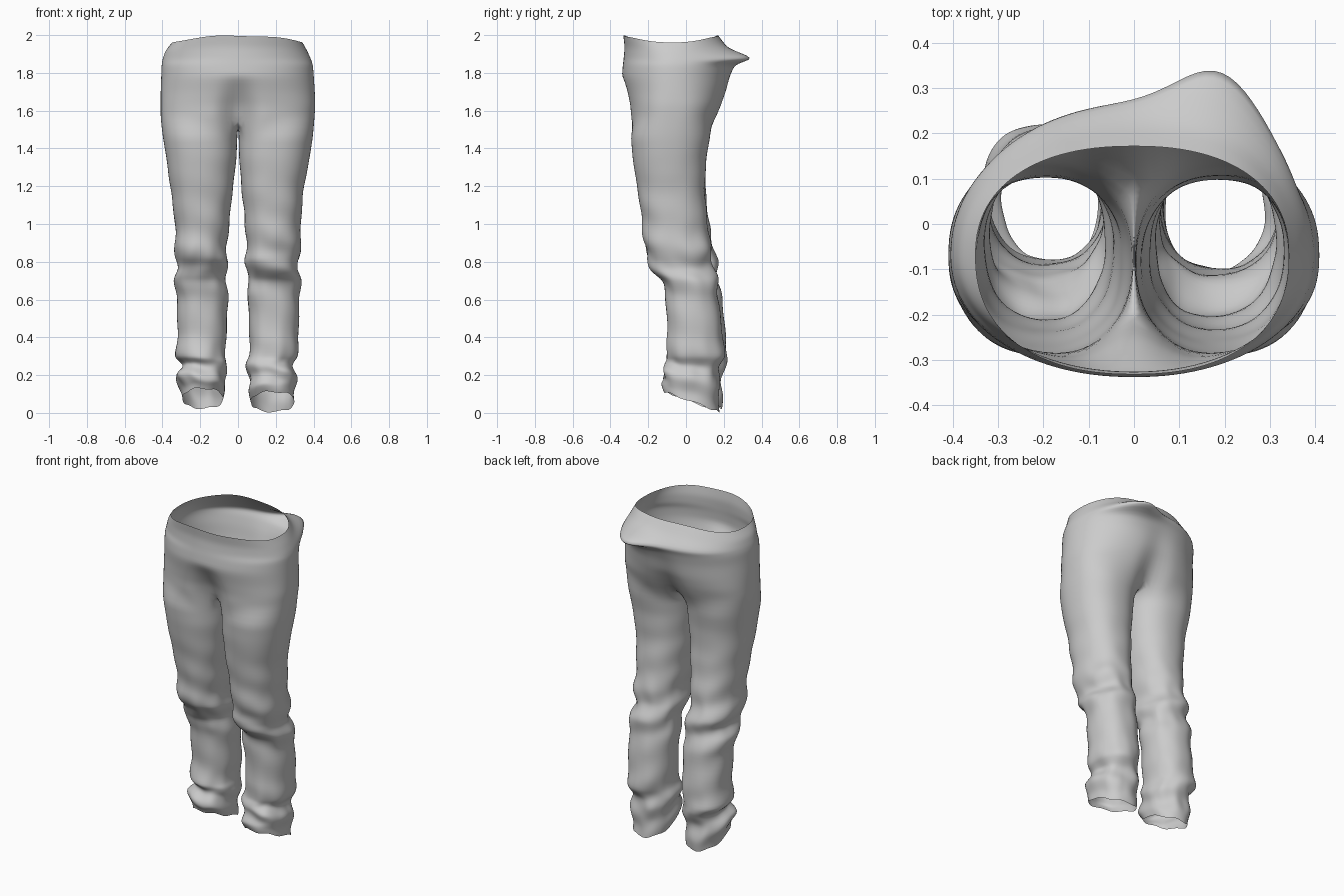
import bpy, bmesh, math
from mathutils import Vector, noise

if "Cube" in bpy.data.objects:
    bpy.data.objects.remove(bpy.data.objects["Cube"])

N_OUT, N_IN = 30, 10          # segments round the outer side / inner side of a leg
YC = -0.07                    # depth of the widest line of the hips

# Trunk rows: z, x left, x right, y front, y back, roundness, front groove, back groove, back lip
TRUNK = [
    (1.56, .410, .405, -.300, .165, 2.5, .10, .06, 0),
    (1.63, .410, .410, -.305, .195, 2.4, .07, .04, 0),
    (1.70, .410, .407, -.320, .220, 2.2, .035, .02, 0),
    (1.78, .407, .402, -.340, .235, 2.1, 0, .01, .01),
    (1.84, .405, .397, -.335, .250, 2.1, 0, 0, .03),
    (1.88, .400, .388, -.330, .270, 2.0, 0, 0, .135),
    (1.94, .385, .368, -.325, .215, 2.1, 0, 0, .025),
    (2.00, .350, .342, -.332, .172, 2.3, 0, 0, 0),
]
# Leg rows: z, left inner x, left outer x, right inner x, right outer x, y front, y back
LEG = [
    (0.01, .080, .295, .070, .300, -.110, .180),
    (0.08, .070, .305, .058, .302, -.130, .182),
    (0.17, .058, .328, .058, .306, -.112, .178),
    (0.24, .070, .298, .050, .298, -.100, .185),
    (0.30, .065, .328, .058, .315, -.105, .208),
    (0.42, .060, .320, .060, .322, -.092, .198),
    (0.60, .055, .325, .055, .325, -.105, .178),
    (0.70, .055, .335, .045, .330, -.120, .165),
    (0.76, .060, .325, .050, .320, -.175, .155),
    (0.82, .060, .335, .040, .328, -.212, .145),
    (0.92, .055, .330, .045, .330, -.222, .125),
    (1.05, .042, .338, .032, .336, -.235, .112),
    (1.20, .025, .360, .018, .350, -.260, .100),
    (1.35, .008, .380, .006, .380, -.283, .108),
    (1.47, .003, .400, .003, .398, -.293, .130),
]


def densify(table, k):
    """Insert k-1 blended rows between the given rows."""
    rows = []
    for a, b in zip(table, table[1:]):
        rows += [tuple(p + (q - p) * i / k for p, q in zip(a, b)) for i in range(k)]
    return rows + [table[-1]]


def spow(v, e):
    return math.copysign(abs(v) ** e, v)


def bump(v, centre, width):
    return math.exp(-((v - centre) / width) ** 2)


def trunk_row(row, side):
    z, xl, xr, yf, yb, n, gf, gb, lip = row
    pts = []
    for i in range(N_OUT + 1):
        a = -math.pi / 2 + math.pi * i / N_OUT
        x = 0 if i in (0, N_OUT) else side * (xl if side < 0 else xr) * spow(math.cos(a), 2 / n)
        s = spow(math.sin(a), 2 / n)
        if s < 0:
            y = YC - s * (yf - YC) + gf * bump(x, 0, .07)
        else:
            y = YC + s * (yb - YC) - gb * bump(x, 0, .07)
            y += lip * bump(x, .2, .13) * min(1, s * 2)
        # waist edge dips at the hips
        dip = .035 * math.cos(a) ** 2 + .006 * math.sin(9 * x + 1) ** 2
        pts.append(Vector((x, y, z - dip * max(0, (z - 1.84) / .16))))
    return pts


def leg_row(row, side):
    z, li, lo, ri, ro, yf, yb = row
    x0, x1 = (li, lo) if side < 0 else (ri, ro)
    low = min(1, max(0, (1.3 - z) / .5))
    shift = (.012 if side < 0 else -.004) * low
    cx, rx = (x0 + x1) / 2, (x1 - x0) / 2
    cy, ry = (yf + yb) / 2 + shift, (yb - yf) / 2
    pts, total, half = [], N_OUT + N_IN, math.radians(143)
    for i in range(total):
        if i <= N_OUT:
            a = -half + 2 * half * i / N_OUT
        else:
            a = half + (2 * math.pi - 2 * half) * (i - N_OUT) / N_IN
        c, s = spow(math.cos(a), 2 / 2.25), spow(math.sin(a), 2 / 2.25)
        # cloth folds gathered at the knee and the ankle
        amp = .011 * bump(z, .2, .13) + .008 * bump(z, .76, .16) + .003
        amp *= min(1, max(0, (1.4 - z) / .3))
        fold = math.sin(34 * z + 2 * math.sin(a + side) + 1.5 * side)
        fold += 1.2 * noise.noise(Vector((c * 2 + 5 * side, s * 2, z * 9)))
        d = 1 + amp * fold / .15
        # slanted hem, higher at the front
        w = max(0, (.3 - z) / .3)
        lift = w * (.11 * (1 - s) / 2 + .012 * math.sin(3 * a + side) ** 2
                    + (.008 if side < 0 else -.01))
        pts.append(Vector((side * max(.002, cx + rx * c * d), cy + ry * s * d, max(0, z + lift))))
    return pts


def skin(bm, rows, closed):
    grid = [[bm.verts.new(p) for p in r] for r in rows]
    for r0, r1 in zip(grid, grid[1:]):
        n = len(r0)
        for i in range(n if closed else n - 1):
            j = (i + 1) % n
            bm.faces.new((r0[i], r0[j], r1[j], r1[i]))


bm = bmesh.new()
for side in (-1, 1):
    # seat and waist half
    trunk = [trunk_row(r, side) for r in densify(TRUNK, 2)]
    skin(bm, trunk, False)
    # leg, closed at the top by the sagging crotch seam
    top = list(trunk[0])
    front, back = top[0], top[-1]
    for i in range(1, N_IN):
        p = back.lerp(front, i / N_IN)
        p.z -= .05 * math.sin(math.pi * i / N_IN)
        top.append(p)
    skin(bm, [leg_row(r, side) for r in densify(LEG, 3)] + [top], True)

bmesh.ops.remove_doubles(bm, verts=bm.verts, dist=.0005)
bmesh.ops.recalc_face_normals(bm, faces=bm.faces)
mesh = bpy.data.meshes.new("trousers")
bm.to_mesh(mesh)
bm.free()
mesh.shade_smooth()
trousers = bpy.data.objects.new("trousers", mesh)
bpy.context.collection.objects.link(trousers)
sub = trousers.modifiers.new("smooth cloth", 'SUBSURF')
sub.levels = sub.render_levels = 1
